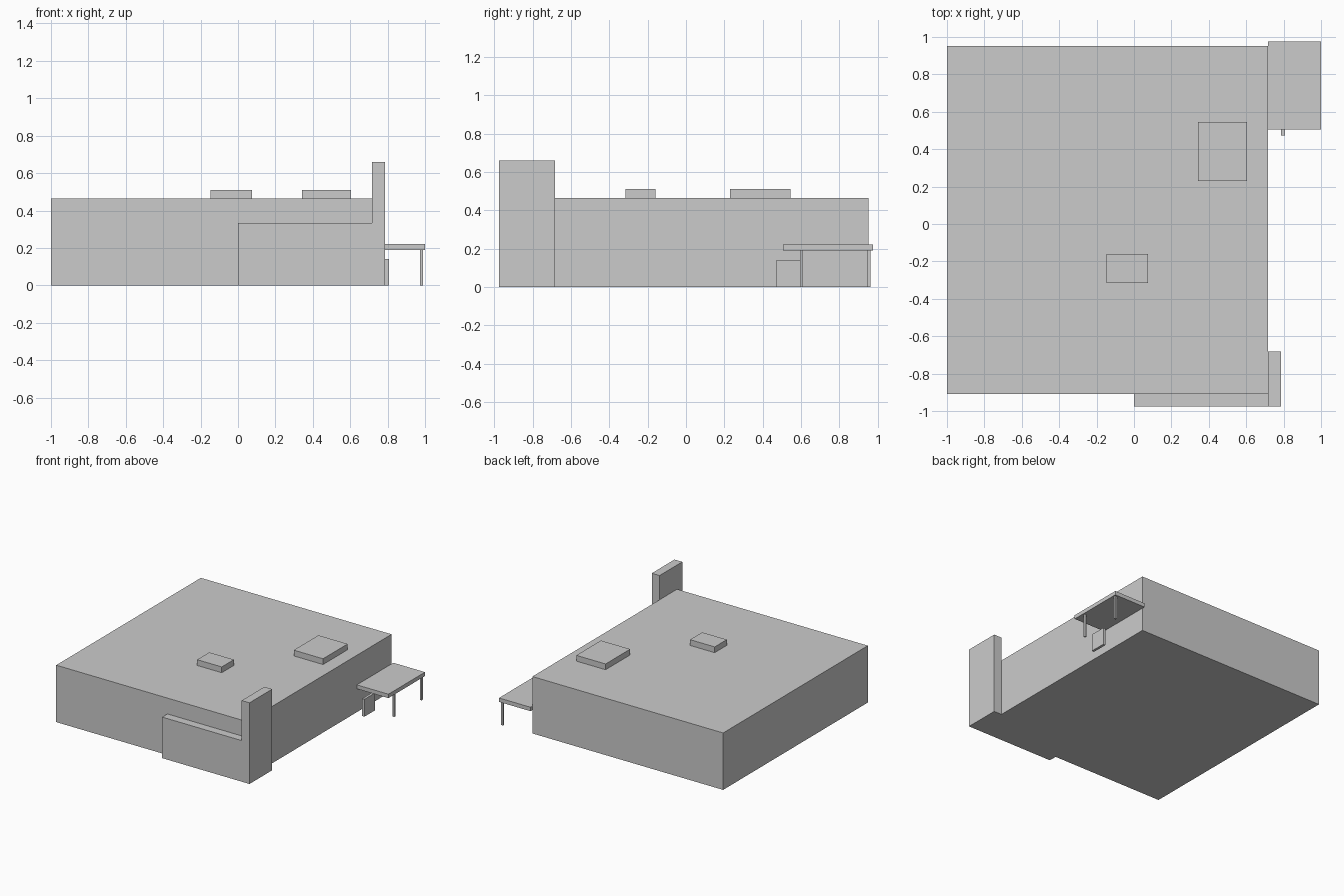
import bpy
import bmesh
from mathutils import Vector

if "Cube" in bpy.data.objects:
    bpy.data.objects.remove(bpy.data.objects["Cube"])

# One plain grey for the whole building
grey = bpy.data.materials.new("light_grey")
grey.diffuse_color = (0.6, 0.6, 0.6, 1.0)
grey.use_nodes = True
grey.node_tree.nodes["Principled BSDF"].inputs["Base Color"].default_value = grey.diffuse_color


def box(name, x, y, z):
    """Axis-aligned box given its (min, max) range on each axis."""
    bm = bmesh.new()
    bmesh.ops.create_cube(bm, size=1.0)
    low, high = Vector((x[0], y[0], z[0])), Vector((x[1], y[1], z[1]))
    bmesh.ops.scale(bm, vec=high - low, verts=bm.verts)
    bmesh.ops.translate(bm, vec=(low + high) / 2, verts=bm.verts)
    mesh = bpy.data.meshes.new(name)
    bm.to_mesh(mesh)
    bm.free()
    mesh.materials.append(grey)
    obj = bpy.data.objects.new(name, mesh)
    bpy.context.collection.objects.link(obj)
    return obj


WALL_X = 0.716    # right wall of the hall
FRONT_Y = -0.908  # front wall of the hall
ROOF_Z = 0.463
CANOPY_Z = 0.19   # underside of the canopy

# Main hall
box("main_hall", (-1.0, WALL_X), (FRONT_Y, 0.951), (0, ROOF_Z))

# Low front projection and the tall corner tower beside it
box("front_projection", (0.0, WALL_X), (-0.975, FRONT_Y), (0, 0.334))
box("corner_tower", (WALL_X, 0.786), (-0.975, -0.683), (0, 0.66))

# Rooftop units
box("roof_unit_small", (-0.146, 0.075), (-0.316, -0.16), (ROOF_Z, 0.51))
box("roof_unit_large", (0.342, 0.605), (0.229, 0.545), (ROOF_Z, 0.51))

# Side canopy on two posts
box("canopy", (WALL_X, 1.0), (0.505, 0.975), (CANOPY_Z, 0.222))
for i, y in enumerate((0.595, 0.947)):
    box(f"canopy_post_{i + 1}", (0.974, 0.989), (y, y + 0.015), (0, CANOPY_Z))

# Freestanding panel under the canopy
box("standing_panel", (0.786, 0.807), (0.473, 0.606), (0, 0.141))
